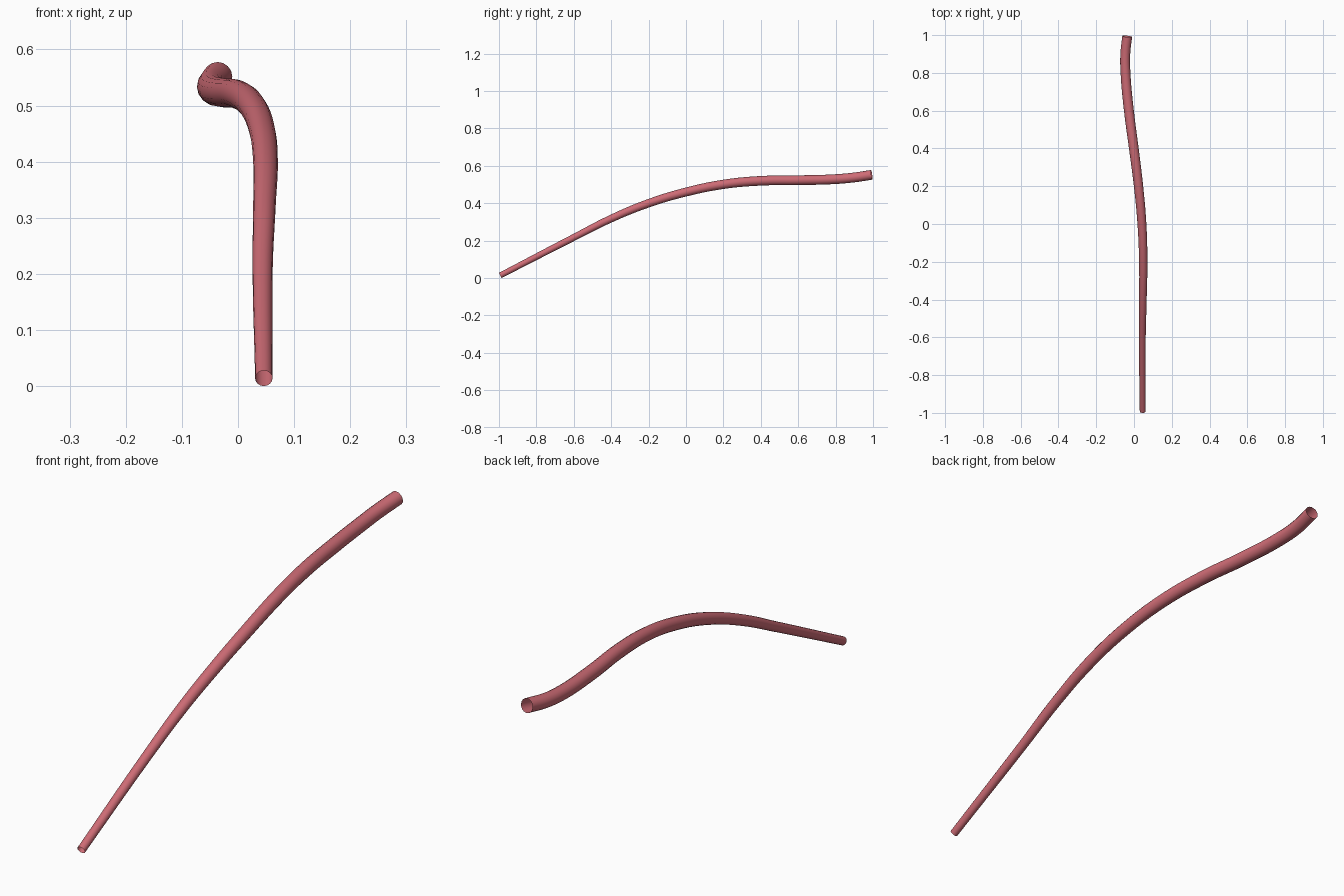
import bpy

cube = bpy.data.objects.get("Cube")
if cube:
    bpy.data.objects.remove(cube, do_unlink=True)

# Centre line of the tube: x, y, z, radius
PATH = [
    (0.046, -0.993, 0.014, 0.0155),
    (0.044, -0.6, 0.217, 0.018),
    (0.047, -0.4, 0.318, 0.020),
    (0.049, -0.2, 0.400, 0.022),
    (0.042, 0.0, 0.460, 0.0235),
    (0.024, 0.2, 0.501, 0.0245),
    (-0.001, 0.4, 0.520, 0.0255),
    (-0.027, 0.6, 0.523, 0.026),
    (-0.045, 0.8, 0.529, 0.026),
    (-0.046, 0.9, 0.538, 0.026),
    (-0.036, 0.993, 0.552, 0.026),
]

# Rosy material
mat = bpy.data.materials.new("rose")
mat.use_nodes = True
colour = (0.62, 0.15, 0.18, 1)
mat.diffuse_color = colour
mat.node_tree.nodes["Principled BSDF"].inputs["Base Color"].default_value = colour

# Open-ended tapering tube swept along a smooth path
curve = bpy.data.curves.new("curved_tube", "CURVE")
curve.dimensions = "3D"
curve.bevel_depth = 1
curve.bevel_resolution = 6
curve.resolution_u = 5
curve.use_fill_caps = False
spline = curve.splines.new("BEZIER")
spline.bezier_points.add(len(PATH) - 1)
for point, (x, y, z, radius) in zip(spline.bezier_points, PATH):
    point.co = (x, y, z)
    point.radius = radius
    point.handle_left_type = point.handle_right_type = "AUTO"
curve.materials.append(mat)

tube = bpy.data.objects.new("curved_tube", curve)
bpy.context.collection.objects.link(tube)
bpy.ops.object.select_all(action="DESELECT")
tube.select_set(True)
bpy.context.view_layer.objects.active = tube
bpy.ops.object.convert(target="MESH")
bpy.ops.object.shade_smooth_by_angle()
